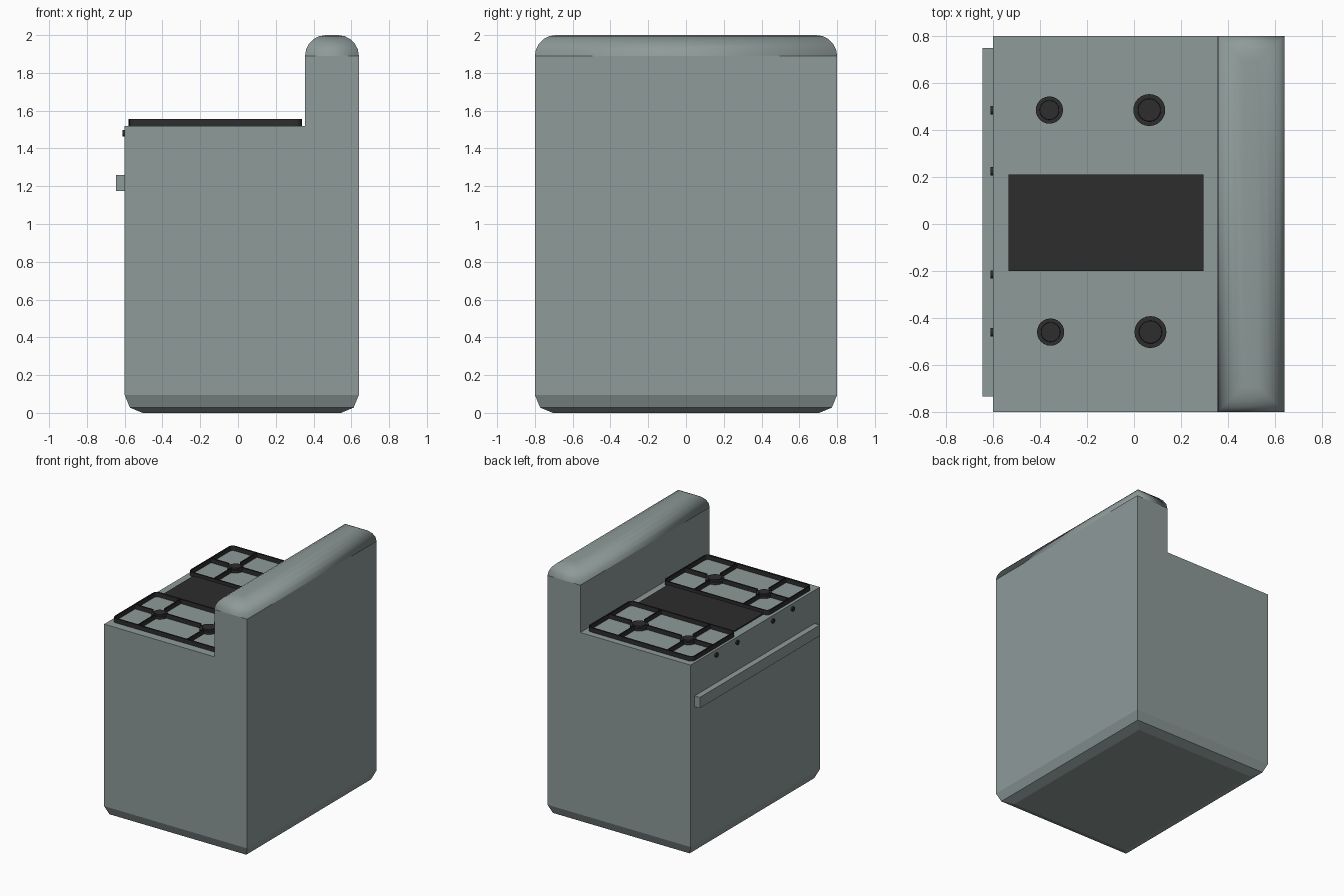
import bpy, bmesh, math
from mathutils import Vector

if "Cube" in bpy.data.objects:
    bpy.data.objects.remove(bpy.data.objects["Cube"])


def material(name, rgb):
    m = bpy.data.materials.new(name)
    m.diffuse_color = (*rgb, 1)
    m.use_nodes = True
    m.node_tree.nodes["Principled BSDF"].inputs["Base Color"].default_value = m.diffuse_color
    return m


STEEL = material("grey_steel", (0.27, 0.325, 0.32))
BLACK = material("black_iron", (0.026, 0.026, 0.026))


def finish(name, bm, mat):
    me = bpy.data.meshes.new(name)
    bm.to_mesh(me)
    bm.free()
    me.materials.append(mat)
    ob = bpy.data.objects.new(name, me)
    bpy.context.collection.objects.link(ob)
    return ob


def box(name, x0, x1, y0, y1, z0, z1, mat, open_ends=False):
    bm = bmesh.new()
    bmesh.ops.create_cube(bm, size=1)
    for v in bm.verts:
        v.co = Vector(((x0 + x1) / 2 + v.co.x * (x1 - x0),
                       (y0 + y1) / 2 + v.co.y * (y1 - y0),
                       (z0 + z1) / 2 + v.co.z * (z1 - z0)))
    if open_ends:
        bmesh.ops.delete(bm, geom=[f for f in bm.faces if abs(f.normal.z) > 0.9],
                         context='FACES_ONLY')
    return finish(name, bm, mat)


# Body with raised back: L profile extruded in y, rounded at base and crown
bm = bmesh.new()
prof = [(-0.6, 0), (0.64, 0), (0.64, 2), (0.355, 2), (0.355, 1.52), (-0.6, 1.52)]
face = bm.faces.new([bm.verts.new((x, -0.8, z)) for x, z in prof])
ext = bmesh.ops.extrude_face_region(bm, geom=[face])
for v in ext["geom"]:
    if isinstance(v, bmesh.types.BMVert):
        v.co.y = 0.8
bmesh.ops.recalc_face_normals(bm, faces=bm.faces)
for z, offset, segs in ((0, 0.095, 2), (2, 0.11, 5)):
    edges = [e for e in bm.edges if all(abs(v.co.z - z) < 1e-4 for v in e.verts)]
    bmesh.ops.bevel(bm, geom=edges, offset=offset, segments=segs, profile=0.5,
                    affect='EDGES')
for f in bm.faces:
    f.smooth = f.calc_center_median().z > 1.88
finish("stove_body", bm, STEEL)

# Oven door handle
box("door_handle", -0.645, -0.595, -0.735, 0.75, 1.175, 1.26, STEEL)

# Griddle plate between the grates
box("griddle_plate", -0.535, 0.295, -0.2, 0.21, 1.51, 1.53, BLACK)


def rounded_rect(x0, x1, y0, y1, r, n=4):
    pts = []
    for cx, cy, a in ((x1 - r, y1 - r, 0), (x0 + r, y1 - r, 90),
                      (x0 + r, y0 + r, 180), (x1 - r, y0 + r, 270)):
        for i in range(n + 1):
            t = math.radians(a + 90 * i / n)
            pts.append((cx + r * math.cos(t), cy + r * math.sin(t)))
    return pts


def wall(bm, pts, z0, z1):
    lo = [bm.verts.new((x, y, z0)) for x, y in pts]
    hi = [bm.verts.new((x, y, z1)) for x, y in pts]
    for i in range(len(pts)):
        j = (i + 1) % len(pts)
        bm.faces.new((lo[i], lo[j], hi[j], hi[i]))


def lathe(name, x, y, rings, mat, n=24):
    bm = bmesh.new()
    loops = [[bm.verts.new((x + r * math.cos(math.tau * i / n),
                            y + r * math.sin(math.tau * i / n), z)) for i in range(n)]
             for r, z in rings]
    for a, b in zip(loops, loops[1:]):
        for i in range(n):
            j = (i + 1) % n
            bm.faces.new((a[i], a[j], b[j], b[i]))
    bm.faces.new(loops[-1])
    return finish(name, bm, mat)


# Pan grates (thin upright rims and bars) with two burners each
Z0, Z1 = 1.515, 1.555
for side, cy, dx in (("left", 0.48, 0.0), ("right", -0.465, 0.005)):
    bm = bmesh.new()
    rim = (-0.581 + dx, 0.333 + dx, cy - 0.27, cy + 0.27)
    wall(bm, rounded_rect(*rim, 0.035), Z0, Z1)
    inner = (rim[0] + 0.01, rim[1] - 0.01, rim[2] + 0.01, rim[3] - 0.01)
    wall(bm, rounded_rect(*inner, 0.026)[::-1], Z0, Z1)
    finish(side + "_grate_rim", bm, BLACK)

    by, w = cy + 0.005, 0.005
    burners = ((-0.36 + dx, 0.058), (0.065 + dx, 0.068))
    (xa, ra), (xb, rb) = burners
    for k, (s, e) in enumerate(((inner[0], xa - ra), (xa + ra, xb - rb),
                                (xb + rb, inner[1]))):
        box(f"{side}_grate_long_bar_{k}", s, e, by - w, by + w, Z0, Z1, BLACK, True)
    for k, (x, r) in enumerate(burners):
        box(f"{side}_grate_cross_bar_{k}a", x - w, x + w, inner[2], by - r,
            Z0, Z1, BLACK, True)
        box(f"{side}_grate_cross_bar_{k}b", x - w, x + w, by + r, inner[3],
            Z0, Z1, BLACK, True)
        lathe(f"{side}_burner_{k}", x, by,
              ((r, 1.515), (r, 1.54), (r * 0.72, 1.54), (r * 0.7, 1.55)), BLACK)

# Control knobs on the front panel
for k, y in enumerate((0.485, 0.225, -0.215, -0.46)):
    bm = bmesh.new()
    bmesh.ops.create_cone(bm, cap_ends=True, segments=16, radius1=0.018,
                          radius2=0.018, depth=0.02)
    for v in bm.verts:
        v.co = Vector((-0.601 + v.co.z, y + v.co.x, 1.48 + v.co.y))
    bmesh.ops.recalc_face_normals(bm, faces=bm.faces)
    finish(f"control_knob_{k}", bm, BLACK)
